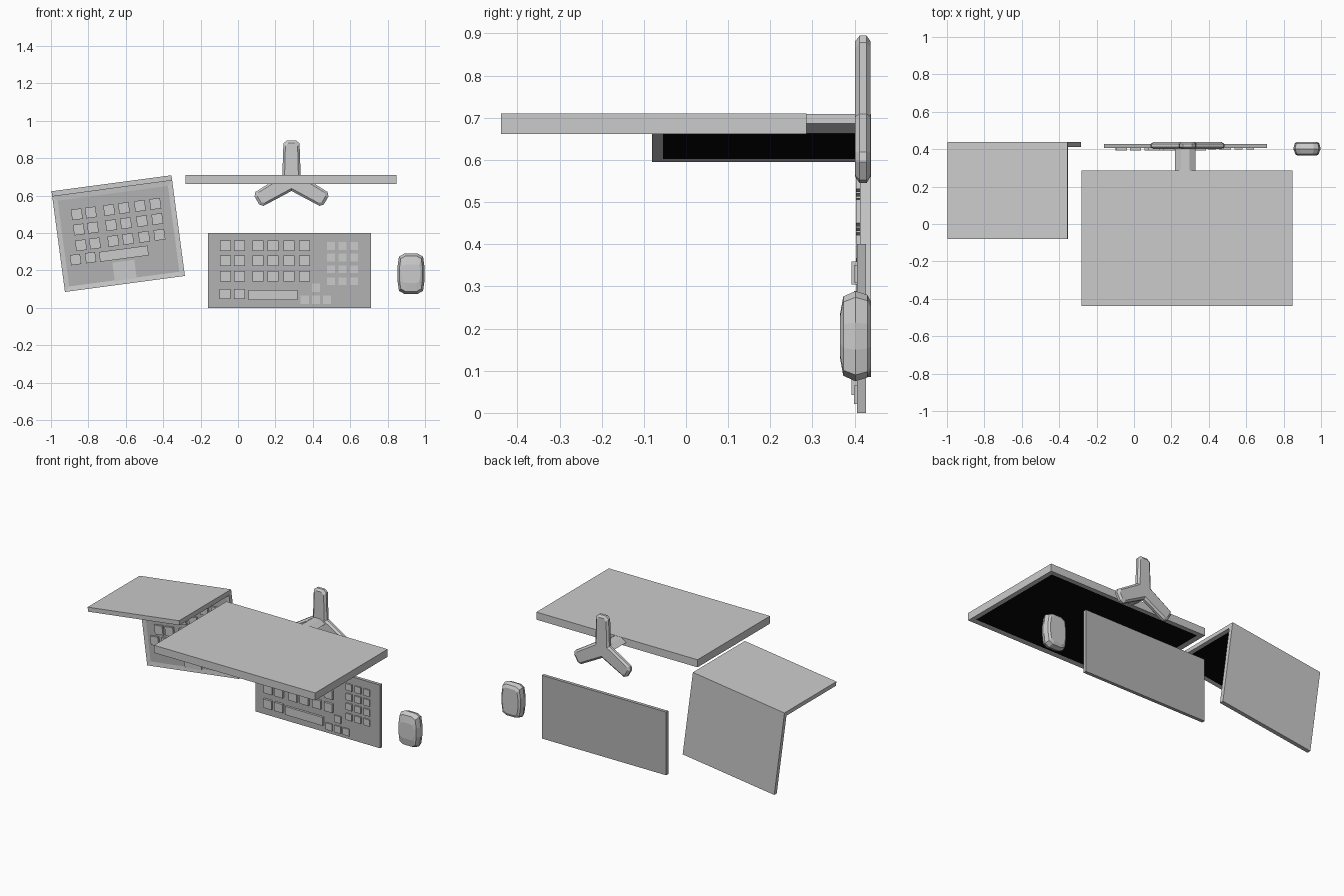
import bpy, bmesh, math
from mathutils import Matrix, Vector

if "Cube" in bpy.data.objects:
    bpy.data.objects.remove(bpy.data.objects["Cube"])


def material(name, v):
    m = bpy.data.materials.new(name)
    m.diffuse_color = (v, v, v, 1)
    m.use_nodes = True
    m.node_tree.nodes["Principled BSDF"].inputs["Base Color"].default_value = m.diffuse_color
    return m


LIGHT, DARK, BLACK = material("light", 0.8), material("dark", 0.45), material("black", 0.002)
WORLD = Matrix.Identity(4)
# Laptop frame: origin at the hinge's left end, turned slightly about y
LAPTOP = Matrix.Translation((-0.997, 0, 0.623)) @ Matrix.Rotation(math.radians(-7.6), 4, 'Y')


def finish(name, bm, mats, frame=WORLD):
    bmesh.ops.recalc_face_normals(bm, faces=bm.faces)
    me = bpy.data.meshes.new(name)
    bm.to_mesh(me)
    bm.free()
    for m in mats:
        me.materials.append(m)
    ob = bpy.data.objects.new(name, me)
    ob.matrix_world = frame
    bpy.context.collection.objects.link(ob)
    return ob


def add_box(bm, lo, hi):
    lo, hi = Vector(lo), Vector(hi)
    mat = Matrix.Translation((lo + hi) / 2) @ Matrix.Diagonal((*(hi - lo), 1))
    bmesh.ops.create_cube(bm, size=1, matrix=mat)


def panel(name, lo, hi, frame, mats, face_dir=None, border=0.04, depth=0.003):
    """Slab with an optional shallow recess of a second colour on one face."""
    bm = bmesh.new()
    add_box(bm, lo, hi)
    if face_dir:
        bm.normal_update()
        f = max(bm.faces, key=lambda q: q.normal.dot(Vector(face_dir)))
        bmesh.ops.inset_region(bm, faces=[f], thickness=border)
        f.material_index = 1
        bmesh.ops.translate(bm, verts=f.verts, vec=-depth * Vector(face_dir))
    return finish(name, bm, mats, frame)


def keys(name, items, y0, y1, frame=WORLD):
    """Key caps given as (x, z, width, height)."""
    bm = bmesh.new()
    for x, z, w, h in items:
        add_box(bm, (x - w / 2, y0, z - h / 2), (x + w / 2, y1, z + h / 2))
    return finish(name, bm, [LIGHT], frame)


def loft(name, rings, mat=LIGHT):
    bm = bmesh.new()
    loops = [[bm.verts.new(p) for p in r] for r in rings]
    n = len(loops[0])
    for a, b in zip(loops, loops[1:]):
        for i in range(n):
            j = (i + 1) % n
            bm.faces.new((a[i], a[j], b[j], b[i]))
    bm.faces.new(loops[0])
    bm.faces.new(loops[-1])
    return finish(name, bm, [mat])


COLS = (-0.067, 0.008, 0.107, 0.187, 0.273, 0.356)

# Monitor with its screen on the underside
panel("monitor", (-0.281, -0.439, 0.662), (0.848, 0.286, 0.71), WORLD,
      [LIGHT, BLACK], (0, 0, -1), 0.045)

# Six-sided monitor neck
neck = [(-0.056, 0.686), (-0.022, 0.709), (0.022, 0.709),
        (0.056, 0.686), (0.022, 0.663), (-0.022, 0.663)]
loft("monitor_neck", [[(0.274 + x, y, z) for x, z in neck] for y in (0.284, 0.42)])


# Three-legged monitor stand
def tripod(w, length, y):
    pts = []
    for k in range(3):
        rot = Matrix.Rotation(math.radians(120 * k), 2)
        leg = [(w, w / math.sqrt(3)), (0.88 * w, length - 0.016), (0.5 * w, length),
               (-0.5 * w, length), (-0.88 * w, length - 0.016)]
        for p in leg:
            q = rot @ Vector(p)
            pts.append((0.286 + q.x, y, 0.681 + q.y))
    return pts


loft("monitor_stand", [tripod(0.037, 0.2, 0.401), tripod(0.049, 0.214, 0.412),
                       tripod(0.049, 0.214, 0.428), tripod(0.037, 0.2, 0.438)])

# Laptop lid and base
panel("laptop_lid", (0, -0.081, -0.028), (0.647, 0.439, 0), LAPTOP,
      [LIGHT, BLACK], (0, 0, -1), 0.037)
panel("laptop_base", (0, 0.413, -0.543), (0.647, 0.439, -0.028), LAPTOP,
      [LIGHT, DARK], (0, -1, 0), 0.037)

# Laptop keys, space bar and touchpad
lk = [(x + 0.185, -v, 0.057, 0.057) for v in (0.14, 0.222, 0.307) for x in COLS]
lk += [(0.079, -0.379, 0.055, 0.055), (0.16, -0.379, 0.055, 0.055),
       (0.339, -0.382, 0.262, 0.053)]
keys("laptop_keys", lk, 0.403, 0.418, LAPTOP)
keys("laptop_touchpad", [(0.331, -0.471, 0.118, 0.1)], 0.409, 0.418, LAPTOP)

# Separate keyboard
panel("keyboard_body", (-0.16, 0.406, 0), (0.711, 0.427, 0.4), WORLD, [DARK])
mk = [(x, z, 0.058, 0.055) for z in (0.332, 0.251, 0.168) for x in COLS]
mk += [(-0.07, 0.074, 0.058, 0.055), (0.008, 0.074, 0.058, 0.055),
       (0.187, 0.069, 0.262, 0.053)]
keys("keyboard_keys", mk, 0.392, 0.408)
small = [(x, z, 0.042, 0.042) for x in (0.497, 0.559, 0.62)
         for z in (0.33, 0.268, 0.206, 0.142)]
small += [(x, z, 0.045, 0.044) for x, z in
          ((0.417, 0.107), (0.356, 0.043), (0.417, 0.043), (0.476, 0.043))]
keys("keyboard_small_keys", small, 0.398, 0.408)


# Faceted mouse
def mouse_ring(hx, hz, y):
    q = [(1, 0.3), (0.88, 0.86), (0.5, 1)]
    pts = q + [(-x, z) for x, z in reversed(q)]
    pts += [(-x, -z) for x, z in pts]
    return [(0.925 + hx * x, y, 0.182 + hz * z) for x, z in pts]


loft("mouse", [mouse_ring(0.05, 0.05, 0.365), mouse_ring(0.062, 0.094, 0.373),
               mouse_ring(0.073, 0.107, 0.402), mouse_ring(0.066, 0.098, 0.43),
               mouse_ring(0.055, 0.08, 0.439)])
